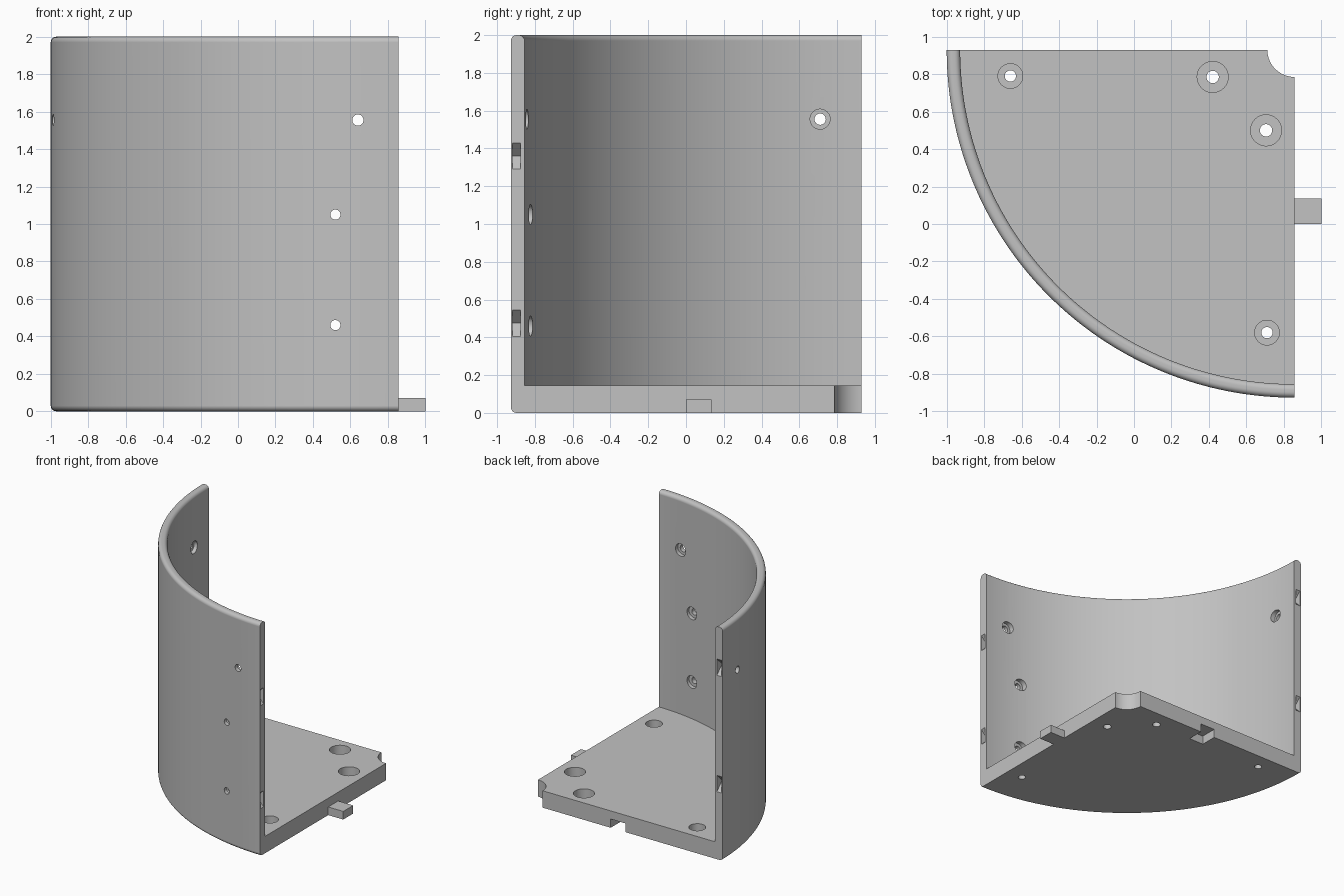
import bpy, bmesh
from math import pi, cos, sin, sqrt
from mathutils import Matrix, Vector

if "Cube" in bpy.data.objects:
    bpy.data.objects.remove(bpy.data.objects["Cube"])

CX, CY = 0.857, 0.93            # corner axis of the quarter shell
R_OUT, R_IN, R_CORNER = 1.857, 1.785, 0.145
FLOOR, TOP, FILLET = 0.145, 2.0, 0.03

grey = bpy.data.materials.new("plain_grey")
grey.use_nodes = True
grey.diffuse_color = (0.54, 0.54, 0.54, 1)
grey.node_tree.nodes["Principled BSDF"].inputs["Base Color"].default_value = grey.diffuse_color


def finish(name, bm):
    bmesh.ops.recalc_face_normals(bm, faces=bm.faces[:])
    mesh = bpy.data.meshes.new(name)
    bm.to_mesh(mesh)
    bm.free()
    mesh.materials.append(grey)
    obj = bpy.data.objects.new(name, mesh)
    bpy.context.collection.objects.link(obj)
    return obj


def lathe(bm, points, matrix, angle, steps, closed):
    """Spin an (r, z) profile about the local z axis into a solid."""
    verts = [bm.verts.new((r, 0, z)) for r, z in points]
    pairs = list(zip(verts, verts[1:])) + ([(verts[-1], verts[0])] if closed else [])
    edges = [bm.edges.new(p) for p in pairs]
    before = set(bm.verts) - set(verts)
    bmesh.ops.spin(bm, geom=verts + edges, axis=(0, 0, 1), cent=(0, 0, 0),
                   angle=angle, steps=steps)
    made = [v for v in bm.verts if v not in before]
    bmesh.ops.remove_doubles(bm, verts=made, dist=1e-4)
    made = [v for v in bm.verts if v not in before]
    bmesh.ops.transform(bm, matrix=matrix, verts=made)
    bmesh.ops.holes_fill(bm, edges=[e for e in bm.edges if e.is_boundary], sides=0)


def box(bm, lo, hi):
    lo, hi = Vector(lo), Vector(hi)
    m = Matrix.Translation((lo + hi) / 2) @ Matrix.Diagonal((*(hi - lo), 1))
    bmesh.ops.create_cube(bm, size=1, matrix=m)


def drill(bm, matrix, r, bore):
    """Stepped screw hole; local z points to the wide side, ledge at 0."""
    lathe(bm, [(0, -0.15), (r, -0.15), (r, 0), (bore, 0), (bore, 0.15), (0, 0.15)],
          matrix, 2 * pi, 32, False)


def wedge(bm, matrix):
    """V-shaped pocket going along local +x, tall in z."""
    ends = [[bm.verts.new(matrix @ Vector((x, y, z)))
             for x, z in ((-0.01, -0.08), (0.07, 0), (-0.01, 0.08))]
            for y in (-0.022, 0.022)]
    a, b = ends
    bm.faces.new(a)
    bm.faces.new(b[::-1])
    for i in range(3):
        j = (i + 1) % 3
        bm.faces.new((a[i], b[i], b[j], a[j]))


def fillet(r, z, start):
    angles = [start + i * pi / 12 for i in range(7)]
    return [(r + FILLET * cos(t), z + FILLET * sin(t)) for t in angles]


# Quarter shell: floor plate and rounded wall in one profile
profile = [(R_CORNER, 0)]
profile += fillet(R_OUT - FILLET, FILLET, -pi / 2)
profile += fillet(R_OUT - FILLET, TOP - FILLET, 0)
profile += fillet(R_IN + FILLET, TOP - FILLET, pi / 2)
profile += [(R_IN, FLOOR), (R_CORNER, FLOOR)]
bm = bmesh.new()
lathe(bm, profile, Matrix.Translation((CX, CY, 0)) @ Matrix.Rotation(pi, 4, "Z"),
      pi / 2, 72, True)
shell = finish("quarter_shell", bm)

cut = bmesh.new()
# Floor screw holes
for x, y, r, bore in ((-0.66, 0.79, 0.03, 0.066), (0.42, 0.785, 0.033, 0.083),
                      (0.705, 0.5, 0.033, 0.083), (0.71, -0.58, 0.03, 0.066)):
    drill(cut, Matrix.Translation((x, y, 0.06)), r, bore)


# Wall screw holes, wide on the inside
def ledge(offset):
    return sqrt(((R_OUT + R_IN) / 2) ** 2 - offset ** 2)


for x, z, r in ((0.64, 1.555, 0.03), (0.52, 1.05, 0.027), (0.52, 0.46, 0.027)):
    drill(cut, Matrix.Translation((x, CY - ledge(CX - x), z))
          @ Matrix.Rotation(-pi / 2, 4, "X"), r, 0.053)
drill(cut, Matrix.Translation((CX - ledge(0.22), 0.71, 1.555))
      @ Matrix.Rotation(pi / 2, 4, "Y"), 0.03, 0.053)

# Pockets in both end faces of the wall
for z in (0.475, 1.36):
    wedge(cut, Matrix.Translation((CX, -0.897, z)) @ Matrix.Rotation(pi, 4, "Z"))
for z in (0.65, 1.65):
    wedge(cut, Matrix.Translation((-0.967, CY, z)) @ Matrix.Rotation(-pi / 2, 4, "Z"))

# Notch under the back edge
box(cut, (-0.075, 0.785, -0.02), (0.065, 0.95, 0.075))
cutter = finish("cutter", cut)
cutter.hide_render = True

# Cut the shell and drop the cutter
bpy.ops.object.select_all(action="DESELECT")
shell.select_set(True)
bpy.context.view_layer.objects.active = shell
mod = shell.modifiers.new("cuts", "BOOLEAN")
mod.operation, mod.solver, mod.object = "DIFFERENCE", "EXACT", cutter
bpy.ops.object.modifier_apply(modifier=mod.name)
bpy.data.objects.remove(cutter)
bpy.ops.object.shade_smooth_by_angle(angle=pi / 6)
normals = shell.modifiers.new("even_shading", "WEIGHTED_NORMAL")
normals.keep_sharp = True

# Joining tab on the right edge
bm = bmesh.new()
box(bm, (CX - 0.01, 0, 0), (1, 0.135, 0.07))
finish("joining_tab", bm)
